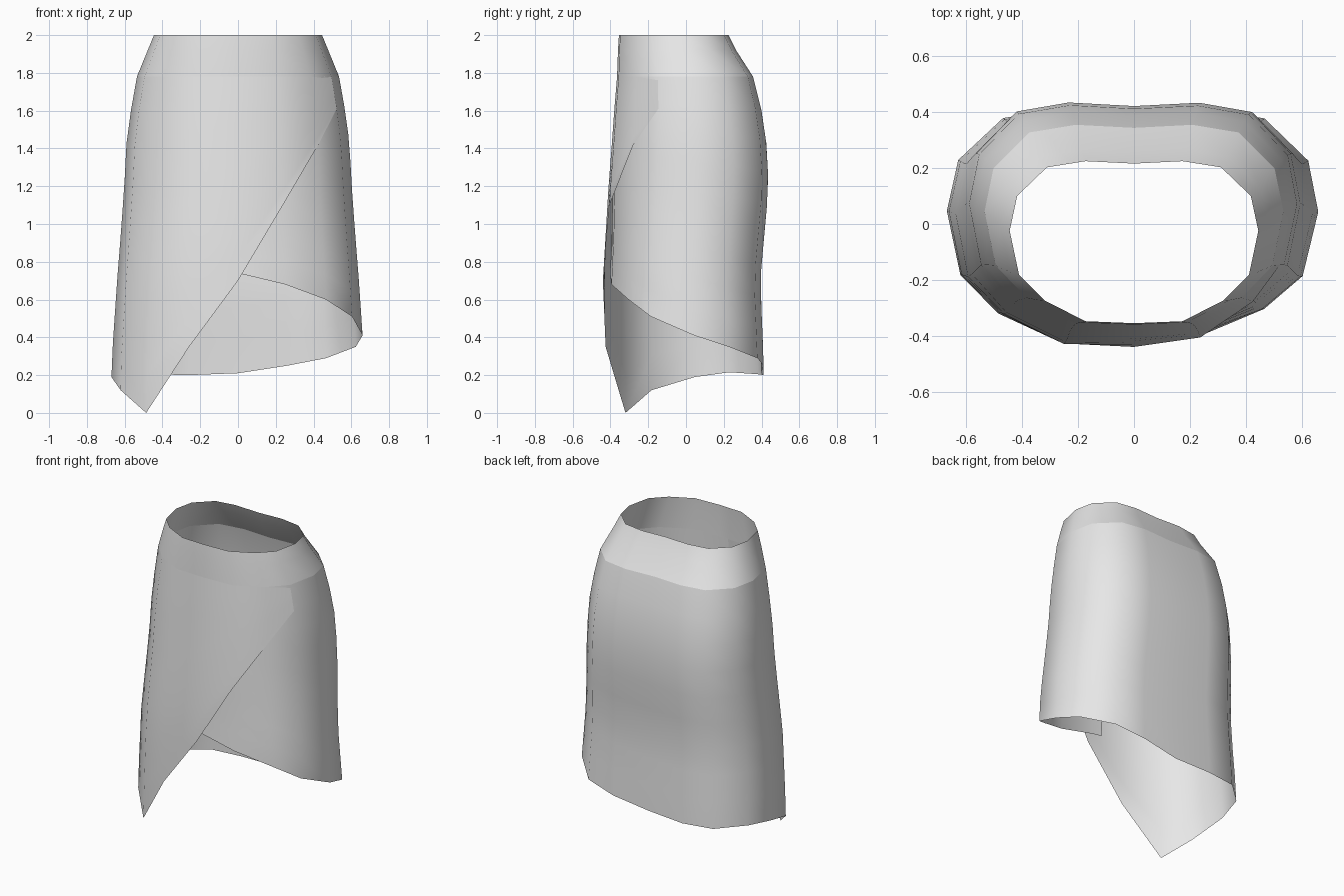
import bpy
import bmesh

cube = bpy.data.objects.get("Cube")
if cube:
    bpy.data.objects.remove(cube)

# Half cross-section from front centre to back centre: width factor, depth factor
SECTION = [(0, 0), (.39, .012), (.72, .14), (.925, .30), (1, .57),
           (.94, .785), (.70, .962), (.39, 1), (0, .985)]

# Body outline: height, half width, front y, back y
OUTLINE = [(0, .675, -.44, .415), (.3, .667, -.435, .41), (.7, .64, -.44, .393),
           (.95, .62, -.425, .415), (1.2, .602, -.41, .438), (1.43, .59, -.392, .425),
           (1.6, .567, -.38, .40), (1.78, .535, -.365, .355),
           (1.92, .478, -.36, .265), (2, .445, -.355, .225)]

# Hem height at each column, once round from the inner front to the outer front edge
HEM = [.74, .68, .60, .51, .41, .35, .29, .25, .21, .20, .205, .215, .19, .12, 0,
       .35, .70, 1.10, 1.42, 1.61]

BAND_Z = 1.78
ROWS = 9


def clamp(v):
    return max(0.0, min(1.0, v))


def section(s):
    """Cross-section factors at column s; columns past the back are mirrored."""
    s = s % 16
    side = 1 if s <= 8 else -1
    s = s if s <= 8 else 16 - s
    i = min(int(s), 7)
    (u0, v0), (u1, v1) = SECTION[i], SECTION[i + 1]
    f = s - i
    return side * (u0 + (u1 - u0) * f), v0 + (v1 - v0) * f


def outline(z):
    for a, b in zip(OUTLINE, OUTLINE[1:]):
        if z <= b[0]:
            f = (z - a[0]) / (b[0] - a[0])
            return [p + (q - p) * f for p, q in zip(a[1:], b[1:])]
    return OUTLINE[-1][1:]


def point(s, z):
    u, v = section(s)
    w, front, back = outline(z)
    # The under flap sits slightly behind the outer wrap
    gap = .035 * clamp((3 - s) / 2) * clamp((BAND_Z - z) / .9)
    return u * w, front + (back - front) * v + gap, z


def sheet(name, columns, material, closed=False):
    """Join columns of points, each running from top to bottom."""
    bm = bmesh.new()
    cols = [[bm.verts.new(p) for p in col] for col in columns]
    following = cols[1:] + (cols[:1] if closed else [])
    for a, b in zip(cols, following):
        for k in range(len(a) - 1):
            bm.faces.new((a[k], a[k + 1], b[k + 1], b[k]))
    for face in bm.faces:
        face.smooth = True
    mesh = bpy.data.meshes.new(name)
    bm.to_mesh(mesh)
    bm.free()
    mesh.materials.append(material)
    obj = bpy.data.objects.new(name, mesh)
    bpy.context.collection.objects.link(obj)
    return obj


cloth = bpy.data.materials.new("light_grey_cloth")
cloth.use_nodes = True
grey = (.8, .8, .8, 1)
cloth.diffuse_color = grey
cloth.node_tree.nodes["Principled BSDF"].inputs["Base Color"].default_value = grey

# Wrapped skirt panel: under flap, sides, back and pointed outer front
stations = [(-.3, .75)] + list(enumerate(HEM))
panel = []
for s, hem in stations:
    panel.append([point(s, BAND_Z + (hem - BAND_Z) * k / ROWS) for k in range(ROWS + 1)])
sheet("wrap_panel", panel, cloth)

# Tapered waistband
band = [[(*point(s if s > 3 else s + 16, z)[:2], z) for z in (2, 1.92, BAND_Z)]
        for s in range(16)]
sheet("waistband", band, cloth, closed=True)
